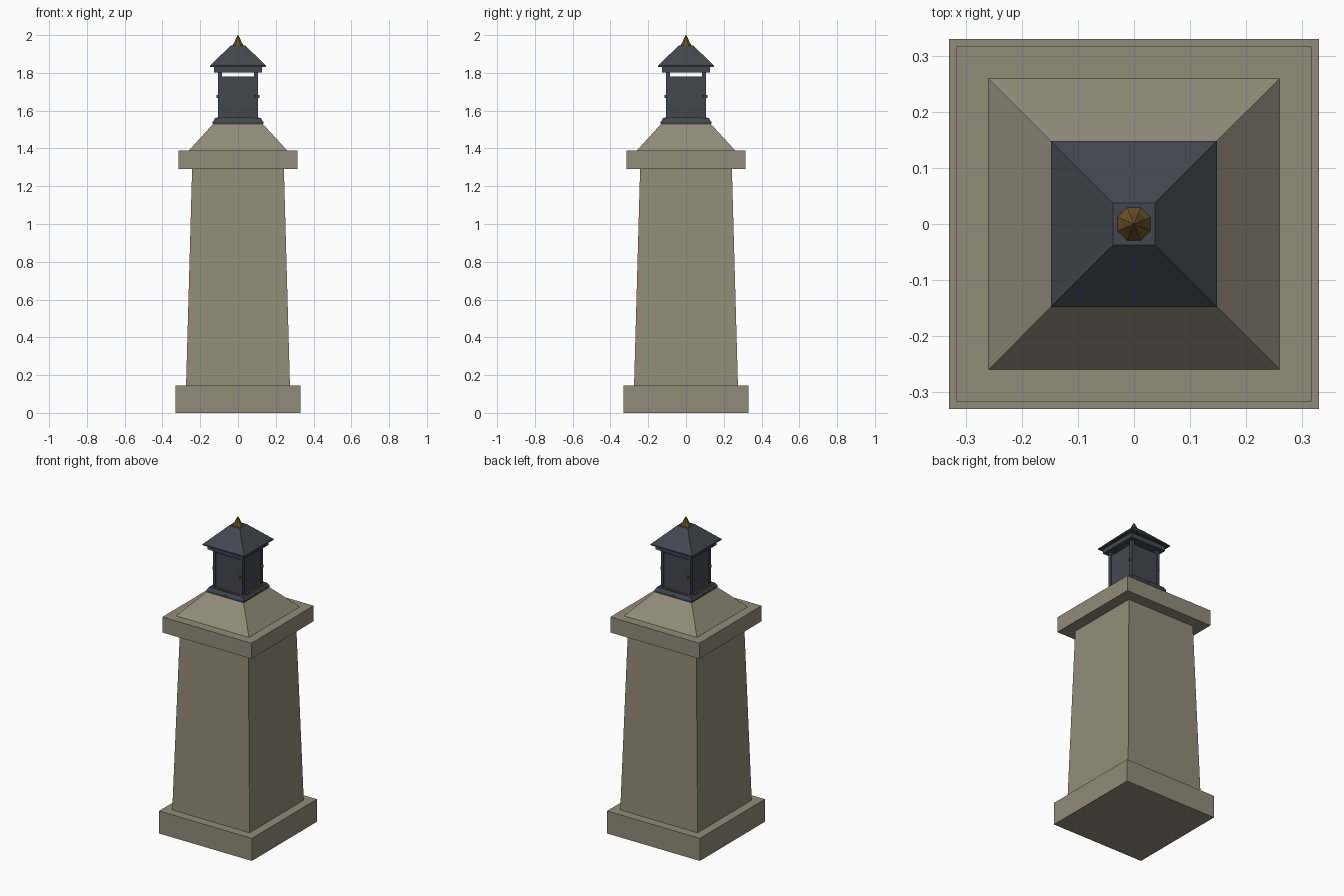
import bpy, bmesh, math
from mathutils import Matrix, Vector

if "Cube" in bpy.data.objects:
    bpy.data.objects.remove(bpy.data.objects["Cube"])


def material(name, rgb):
    m = bpy.data.materials.new(name)
    m.diffuse_color = (*rgb, 1)
    m.use_nodes = True
    m.node_tree.nodes["Principled BSDF"].inputs["Base Color"].default_value = m.diffuse_color
    return m


stone = material("warm_stone", (0.29, 0.26, 0.195))
slate = material("dark_slate_metal", (0.056, 0.062, 0.078))
brass = material("aged_brass", (0.15, 0.085, 0.02))


def finish(name, bm, mat):
    bmesh.ops.recalc_face_normals(bm, faces=bm.faces)
    me = bpy.data.meshes.new(name)
    bm.to_mesh(me)
    bm.free()
    me.materials.append(mat)
    ob = bpy.data.objects.new(name, me)
    bpy.context.collection.objects.link(ob)
    return ob


def lathe(name, profile, mat, sides=4):
    """Stack of regular rings; for 4 sides the first number is the half width."""
    bm = bmesh.new()
    k = 1 / math.cos(math.pi / 4) if sides == 4 else 1
    rings = []
    for r, z in profile:
        rings.append([bm.verts.new((r * k * math.cos((i + .5) * math.tau / sides),
                                    r * k * math.sin((i + .5) * math.tau / sides), z))
                      for i in range(sides)])
    for a, b in zip(rings, rings[1:]):
        for i in range(sides):
            j = (i + 1) % sides
            bm.faces.new((a[i], a[j], b[j], b[i]))
    bm.faces.new(rings[0])
    bm.faces.new(rings[-1])
    return finish(name, bm, mat)


def four_boxes(name, lo, hi, mat):
    """A box repeated on all four sides by quarter turns."""
    bm = bmesh.new()
    lo, hi = Vector(lo), Vector(hi)
    for q in range(4):
        m = (Matrix.Rotation(q * math.pi / 2, 4, 'Z') @ Matrix.Translation((lo + hi) / 2)
             @ Matrix.Diagonal((*(hi - lo), 1)))
        bmesh.ops.create_cube(bm, size=1, matrix=m)
    return finish(name, bm, mat)


# Stone pillar
lathe("plinth", [(.33, 0), (.33, .145)], stone)
lathe("shaft", [(.275, .145), (.243, 1.29)], stone)
lathe("cap_slab", [(.316, 1.29), (.316, 1.39)], stone)
lathe("cap_slope", [(.259, 1.39), (.13, 1.532)], stone)

# Lantern base and walls
lathe("lantern_foot", [(.132, 1.53), (.132, 1.542), (.122, 1.56)], slate)
four_boxes("corner_posts", (.085, -.105, 1.555), (.105, -.085, 1.81), slate)
four_boxes("side_panels", (-.086, -.1, 1.555), (.086, -.09, 1.782), slate)

# Roof with a band below the eaves
lathe("roof_band", [(.128, 1.803), (.128, 1.834)], slate)
lathe("roof", [(.148, 1.832), (.148, 1.839), (.037, 1.946)], slate)

# Brass finial and fittings
lathe("finial", [(.033, 1.944), (.021, 1.962), (.01, 1.985), (.001, 2.0)], brass, 8)
four_boxes("sill_strips", (-.085, -.113, 1.556), (.085, -.104, 1.563), brass)
four_boxes("sill_tabs", (-.006, -.135, 1.532), (.006, -.127, 1.543), brass)
four_boxes("door_latches", (.086, -.113, 1.667), (.096, -.103, 1.683), brass)
